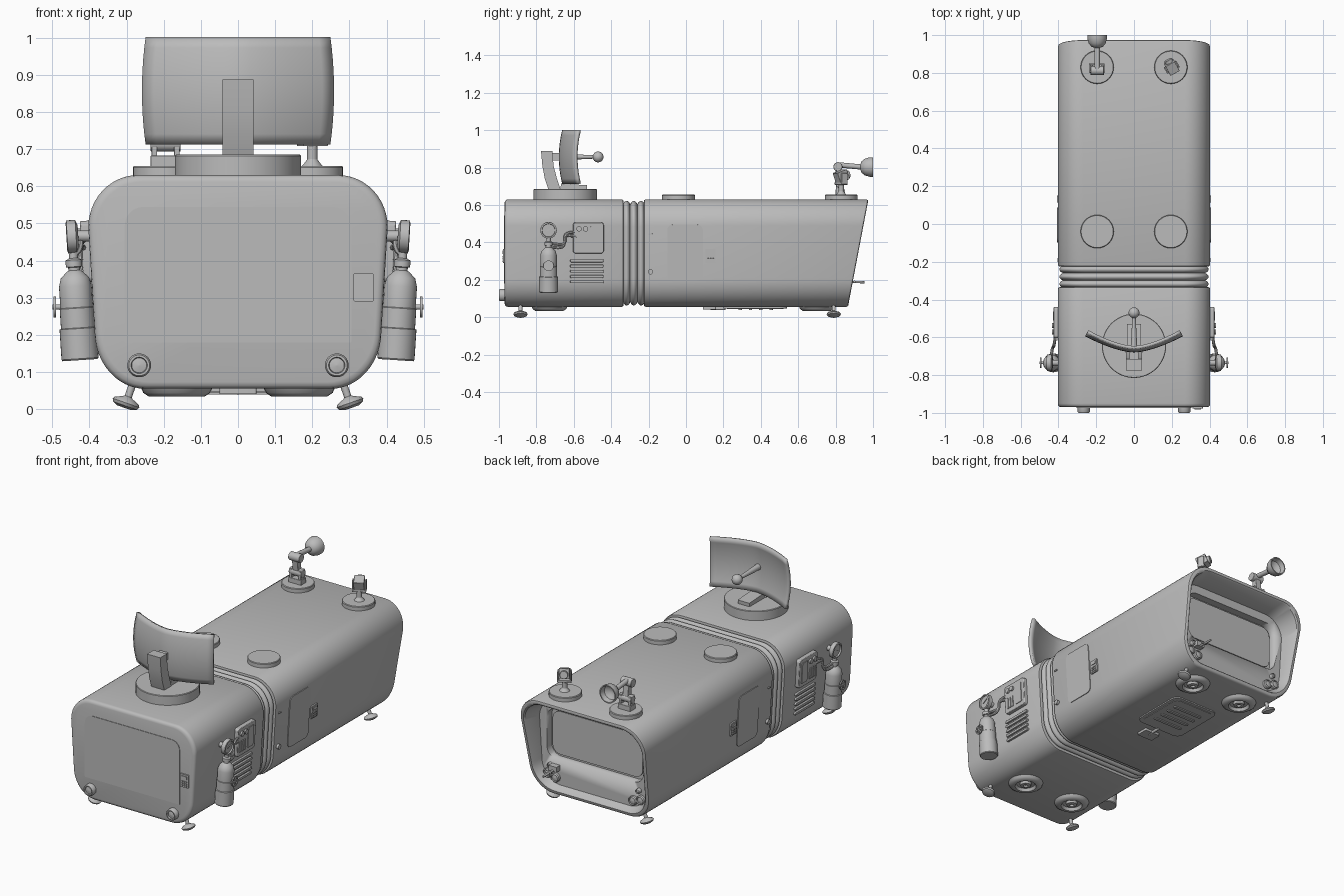
import bpy, bmesh
from math import sin, cos, pi, tau, radians
from mathutils import Vector, Matrix, Euler

if "Cube" in bpy.data.objects:
    bpy.data.objects.remove(bpy.data.objects["Cube"], do_unlink=True)

grey = bpy.data.materials.new("hull_grey")
grey.use_nodes = True
grey.diffuse_color = (0.5, 0.5, 0.5, 1)
grey.node_tree.nodes["Principled BSDF"].inputs["Base Color"].default_value = (0.5, 0.5, 0.5, 1)


# ---------- helpers ----------
def make(name, bm, mirror=False, bevel=0):
    bmesh.ops.recalc_face_normals(bm, faces=bm.faces)
    me = bpy.data.meshes.new(name)
    bm.to_mesh(me)
    bm.free()
    me.materials.append(grey)
    ob = bpy.data.objects.new(name, me)
    bpy.context.collection.objects.link(ob)
    bpy.ops.object.select_all(action='DESELECT')
    ob.select_set(True)
    bpy.context.view_layer.objects.active = ob
    bpy.ops.object.shade_smooth_by_angle(angle=radians(35))
    if bevel:
        m = ob.modifiers.new("Bevel", 'BEVEL')
        m.width, m.segments = bevel, 2
    if mirror:
        ob.modifiers.new("Mirror", 'MIRROR')
    return ob


def loft(bm, rings):
    loops = [[bm.verts.new(p) for p in ring] for ring in rings]
    n = len(loops[0])
    for a, b in zip(loops, loops[1:]):
        for i in range(n):
            bm.faces.new((a[i], a[(i + 1) % n], b[(i + 1) % n], b[i]))
    bm.faces.new(loops[0])
    bm.faces.new(loops[-1])


def lathe(bm, pts, base, axis=(0, 0, 1), n=32):
    """Turn (radius, height) points about an axis through base."""
    q = Vector(axis).to_track_quat('Z', 'Y')
    loft(bm, [[Vector(base) + q @ Vector((max(r, .0005) * cos(tau * i / n), max(r, .0005) * sin(tau * i / n), h))
               for i in range(n)] for r, h in pts])


def rod(bm, a, b, r, r2=None, n=20):
    d = Vector(b) - Vector(a)
    lathe(bm, [(r, 0), (r if r2 is None else r2, d.length)], a, d, n)


def ball(bm, c, r):
    bmesh.ops.create_uvsphere(bm, u_segments=20, v_segments=12, radius=r, matrix=Matrix.Translation(c))


def box(bm, c, size, rot=(0, 0, 0)):
    bmesh.ops.create_cube(bm, size=1, matrix=Matrix.LocRotScale(Vector(c), Euler(rot), Vector(size)))


# orientation of a flat plate: local x, local y, outward normal
AXES = {'front': ((1, 0, 0), (0, 0, 1), (0, -1, 0)),
        'side': ((0, 1, 0), (.06, 0, 1), (1, 0, -.06)),
        'under': ((1, 0, 0), (0, -1, 0), (0, 0, -1))}


def plate(bm, c, w, h, t, face, r=.01, r_low=None):
    """Rounded rectangle sitting on c and raised by t."""
    u, v, nrm = (Vector(a) for a in AXES[face])
    r_low = r if r_low is None else r_low
    out = []
    for k, (sx, sy) in enumerate(((1, 1), (-1, 1), (-1, -1), (1, -1))):
        q = r if sy > 0 else r_low
        for i in range(7):
            a = pi / 2 * (k + i / 6)
            out.append(Vector(c) + u * (sx * (w / 2 - q) + q * cos(a)) + v * (sy * (h / 2 - q) + q * sin(a)))
    loft(bm, [[p - nrm * .01 for p in out], [p + nrm * t for p in out]])


def tube(name, pts, r):
    cu = bpy.data.curves.new(name, 'CURVE')
    cu.dimensions, cu.bevel_depth, cu.bevel_resolution, cu.resolution_u = '3D', r, 2, 6
    s = cu.splines.new('NURBS')
    s.points.add(len(pts) - 1)
    for p, co in zip(s.points, pts):
        p.co = (*co, 1)
    s.use_endpoint_u, s.order_u = True, 3
    tmp = bpy.data.objects.new(name + "_path", cu)
    bpy.context.collection.objects.link(tmp)
    bpy.context.view_layer.update()
    bm = bmesh.new()
    bm.from_mesh(tmp.evaluated_get(bpy.context.evaluated_depsgraph_get()).to_mesh())
    bpy.data.objects.remove(tmp)
    make(name, bm, True)


def hull_ring(d, y):
    """Hull cross-section shrunk by d; y is a number or a function of z."""
    pts = []
    for cx, cz, rx, rz, q in ((.27, .49, .133, .14, 0), (-.27, .49, .133, .14, 1),
                              (-.25, .21, .136, .155, 2), (.25, .21, .136, .155, 3)):
        for i in range(13):
            a = pi / 2 * (q + i / 12)
            x, z = cx + rx * cos(a), cz + rz * sin(a)
            z = .343 + (z - .343) * (1 - d / .287)
            pts.append((x * (1 - d / .4), y(z) if callable(y) else y, z))
    return pts


def side_x(z):
    return .386 + (z - .21) * .06


# ---------- hull ----------
bm = bmesh.new()
loft(bm, [hull_ring(d, y) for d, y in ((.018, -.97), (.008, -.967), (.002, -.96), (0, -.95), (0, -.345),
                                       (.003, -.336), (.02, -.333))])
make("front_hull", bm)

bm = bmesh.new()
loft(bm, [hull_ring(.026 - .018 * abs(sin(pi * 3 * i / 24)) ** .7, -.337 + .116 * i / 24) for i in range(25)])
make("bellows", bm)


def slant(off):
    return lambda z: .866 + off + (z - .055) * .19


bm = bmesh.new()
loft(bm, [hull_ring(d, y) for d, y in ((.02, -.226), (.003, -.223), (0, -.214), (0, slant(-.012)),
                                       (.003, slant(-.003)), (.008, slant(0)), (.02, slant(0)),
                                       (.026, slant(-.006)), (.045, .835))])
rear = make("rear_hull", bm)

# recessed rear window
bm = bmesh.new()
plate(bm, (0, .85, .39), .62, .29, .06, 'front', .06)
cutter = make("window_cutter", bm)
cutter.hide_render = True
cut = rear.modifiers.new("Window", 'BOOLEAN')
cut.object, cut.solver = cutter, 'EXACT'
bpy.context.view_layer.objects.active = rear
bpy.ops.object.modifier_apply(modifier="Window")
bpy.data.objects.remove(cutter)
bm = bmesh.new()
plate(bm, (0, .802, .39), .58, .25, -.002, 'front', .05)
make("rear_window", bm)

# ---------- front face ----------
bm = bmesh.new()
plate(bm, (0, -.97, .362), .61, .365, .003, 'front', .05, .003)
make("front_panel", bm)
bm = bmesh.new()
lathe(bm, [(.032, -.01), (.032, .024), (.028, .03), (.022, .03), (.02, .022), (0, .026)], (.266, -.97, .118), (0, -1, 0))
make("bumper_light", bm, True)


def keypad(name, c, face, mirror):
    u, v, nrm = (Vector(a) for a in AXES[face])
    b = bmesh.new()
    plate(b, c, .054, .076, .008, face, .004)
    plate(b, Vector(c) + v * .02 + nrm * .008, .036, .018, .004, face, .002)
    for i in range(3):
        for j in range(3):
            plate(b, Vector(c) + u * (i - 1) * .013 - v * (.004 + j * .012) + nrm * .008,
                  .009, .008, .004, face, .001)
    make(name, b, mirror)


keypad("front_keypad", (.338, -.97, .328), 'front', False)
keypad("door_keypad", (side_x(.328), .132, .328), 'side', True)

# ---------- sides ----------
bm = bmesh.new()
plate(bm, (side_x(.345), -.005, .345), .19, .3, .004, 'side', .03)
make("door", bm, True)
bm = bmesh.new()
rod(bm, (.37, -.19, .243), (.402, -.19, .243), .014)
plate(bm, (side_x(.443), -.19, .443), .022, .008, .006, 'side', .003)
make("hull_latches", bm, True)

bm = bmesh.new()
plate(bm, (side_x(.425), -.522, .425), .165, .165, .022, 'side', .015)
make("control_box", bm, True, .003)
bm = bmesh.new()
X = side_x(.425) + .02
for y in (-.572, -.537):
    rod(bm, (X, y, .472), (X + .015, y, .472), .014)
for y in (-.58, -.56, -.54):
    plate(bm, (X - .002, y, .398), .014, .064, .007, 'side', .003)
plate(bm, (X, -.487, .425), .05, .12, .006, 'side', .006)
make("control_switches", bm, True)
bm = bmesh.new()
for i in range(5):
    z = .19 + i * .028
    plate(bm, (side_x(z), -.53, z), .18, .015, .012, 'side', .007)
make("side_vents", bm, True, .002)

# gas bottles with valve wheel and gauge
bm = bmesh.new()
lathe(bm, [(.047, 0), (.05, .004), (.05, .085), (.046, .087), (.046, .14), (.044, .142), (.044, .2), (.038, .222),
           (.022, .238), (.016, .242), (.016, .25), (.022, .252), (.022, .27), (.012, .275), (.012, .29)],
      (.425, -.735, .132), (.065, 0, 1))
make("gas_bottle", bm, True)
bm = bmesh.new()
rod(bm, (.45, -.735, .275), (.5, -.735, .275), .007)
lathe(bm, [(.022, 0), (.028, 0), (.028, .007), (.022, .007), (.022, 0)], (.49, -.735, .275), (1, 0, 0))
for k in range(3):
    box(bm, (.494, -.735, .275), (.005, .05, .007), (k * pi / 3, 0, 0))
make("valve_wheel", bm, True)
bm = bmesh.new()
lathe(bm, [(.03, 0), (.044, .006), (.044, .03), (.036, .032), (.034, .024), (0, .024)], (.43, -.735, .466), (1, 0, -.06))
rod(bm, (.39, -.735, .466), (.436, -.735, .466), .015)
box(bm, (.456, -.73, .47), (.004, .036, .005), (.5, 0, 0))
make("gauge", bm, True)
tube("gauge_hose", [(.443, -.735, .39), (.443, -.735, .42), (.425, -.735, .43), (.425, -.735, .46)], .01)
for k in (0, 1):
    tube("box_hose_%d" % (k + 1), [(.44, -.72, .395 - k * .02), (.435, -.665, .385 - k * .02), (.425, -.645, .4),
                                   (.425, -.65, .44), (.42, -.62, .455 - k * .02), (.415, -.59, .455 - k * .02)], .008)

# ---------- underside ----------
bm = bmesh.new()
for y in (-.885, .79):
    d = Vector((-.35, 0, 1)).normalized()
    p = Vector((.302, y, .015))
    lathe(bm, [(.02, -.012), (.034, -.006), (.038, .002), (.034, .008), (.014, .017), (.01, .02), (.01, .08)], p, d)
make("landing_feet", bm, True)
bm = bmesh.new()
for y in (-.73, .7):
    lathe(bm, [(.1, -.01), (.09, .012), (.075, .022), (.058, .022), (.05, .006), (.032, .004), (.028, .018),
               (.012, .02), (.01, .01)], (.165, y, .056), (0, 0, -1))
make("thrusters", bm, True)
bm = bmesh.new()
plate(bm, (0, .37, .055), .3, .34, .007, 'under', .04)
plate(bm, (0, .37, .048), .26, .3, .003, 'under', .03)
for i in range(4):
    plate(bm, (0, .29 + i * .055, .045), .19, .018, .006, 'under', .008)
plate(bm, (0, .125, .055), .1, .07, .014, 'under', .006)
rod(bm, (0, .13, .046), (0, .21, .046), .008)
make("belly_hatch", bm)

# ---------- roof ----------
bm = bmesh.new()
for y in (-.04, .83):
    lathe(bm, [(.088, -.01), (.088, .022), (.085, .026)], (.195, y, .629))
make("roof_discs", bm, True)
bm = bmesh.new()
lathe(bm, [(.17, -.01), (.17, .053), (.167, .056)], (0, -.645, .629), n=48)
make("antenna_base", bm)

bm = bmesh.new()
cols, rows = 16, 10
grid = [[bm.verts.new(((.255 - .01 * v * v) * u, -.672 + .085 * abs(u) ** 1.6 + .018 * v * v, .857 + .143 * v))
         for u in (2 * i / cols - 1 for i in range(cols + 1))] for v in (2 * j / rows - 1 for j in range(rows + 1))]
for a, b in zip(grid, grid[1:]):
    for i in range(cols):
        bm.faces.new((a[i], a[i + 1], b[i + 1], b[i]))
dish = make("antenna_dish", bm)
thick = dish.modifiers.new("Thickness", 'SOLIDIFY')
thick.thickness, thick.offset = .016, 0

bm = bmesh.new()
loft(bm, [[(x, y, z) for x, y in ((-.042, a), (.042, a), (.042, b), (-.042, b))]
          for a, b, z in ((-.735, -.67, .68), (-.755, -.69, .74), (-.768, -.708, .81), (-.775, -.715, .888))])
box(bm, (0, -.695, .857), (.05, .06, .04))
make("antenna_post", bm)
bm = bmesh.new()
box(bm, (0, -.6, .695), (.075, .14, .03), (-.06, 0, 0))
make("antenna_wedge", bm)
bm = bmesh.new()
rod(bm, (0, -.675, .857), (0, -.47, .857), .018, .008)
ball(bm, (0, -.47, .857), .029)
make("antenna_feed", bm)

# jointed floodlight
bm = bmesh.new()
box(bm, (-.195, .825, .668), (.08, .05, .03))
for x in (-.225, -.165):
    box(bm, (x, .822, .70), (.015, .04, .07))
rod(bm, (-.235, .822, .715), (-.155, .822, .715), .022)
box(bm, (-.195, .818, .76), (.035, .032, .1), (.12, 0, 0))
rod(bm, (-.23, .812, .805), (-.16, .812, .805), .024)
rod(bm, (-.195, .812, .815), (-.195, .94, .803), .014)
make("floodlight_arm", bm, bevel=.002)
bm = bmesh.new()
lathe(bm, [(.012, 0), (.03, .006), (.045, .025), (.052, .05), (.052, .068), (.046, .068), (.04, .04), (.02, .026), (0, .024)],
      (-.195, .932, .803), (0, 1, 0))
make("floodlight_lamp", bm)

# swivel camera
bm = bmesh.new()
lathe(bm, [(.03, 0), (.02, .012), (.014, .02), (.014, .06)], (.2, .83, .652))
turn = (0, 0, .5)
box(bm, (.2, .83, .715), (.075, .04, .014), turn)
for s in (-1, 1):
    box(bm, (.2 + s * .034 * cos(.5), .83 + s * .034 * sin(.5), .74), (.008, .036, .06), turn)
box(bm, (.2, .83, .755), (.056, .06, .055), (.35, 0, .5))
d = Vector((-sin(.5), cos(.5), .2)).normalized()
rod(bm, Vector((.2, .83, .755)), Vector((.2, .83, .755)) + d * .045, .022)
make("swivel_camera", bm, bevel=.002)

# ---------- rear instruments ----------
bm = bmesh.new()
for x, z, r in ((.3, .155, .026), (.25, .14, .026), (.285, .205, .014)):
    lathe(bm, [(r, -.01), (r, .014), (r * .8, .02), (r * .7, .014), (0, .018)], (x, .835, z), (0, 1, 0))
make("rear_gauges", bm, True)
bm = bmesh.new()
box(bm, (.25, .85, .2), (.05, .04, .03))
rod(bm, (.25, .85, .19), (.25, .955, .187), .006)
rod(bm, (.235, .9, .19), (.27, .9, .19), .006)
make("rear_lever", bm)
